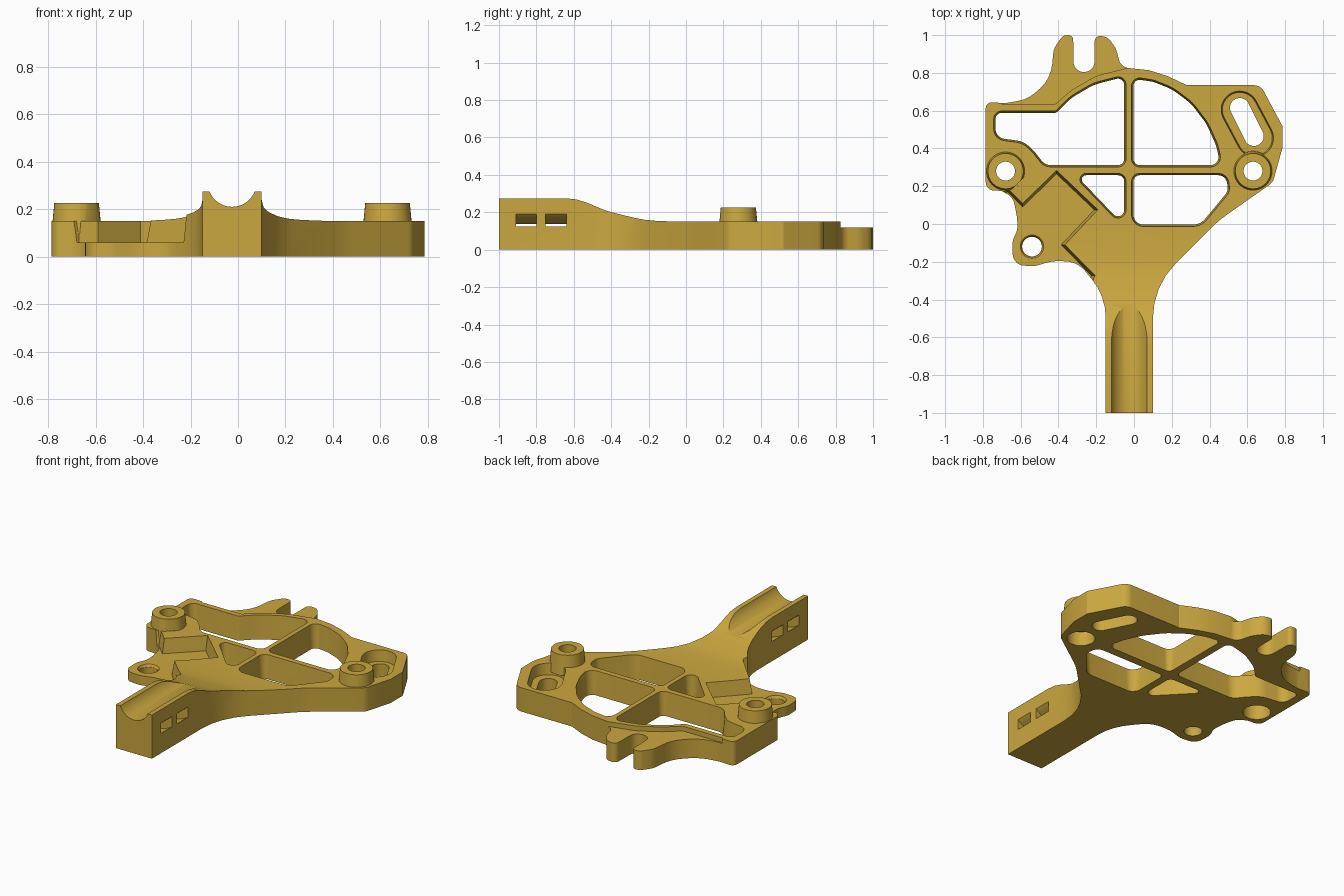
import bpy, bmesh, math
from mathutils import Vector, Matrix

if "Cube" in bpy.data.objects:
    bpy.data.objects.remove(bpy.data.objects["Cube"])

gold = bpy.data.materials.new("gold_plastic")
gold.diffuse_color = (0.60, 0.39, 0.05, 1)
gold.use_nodes = True
gold.node_tree.nodes["Principled BSDF"].inputs["Base Color"].default_value = gold.diffuse_color


def fillet(points):
    """Round each (x, y, radius) corner of a closed polygon."""
    out, n = [], len(points)
    for i, p in enumerate(points):
        c = Vector(p[:2])
        r = p[2] if len(p) > 2 else 0
        a = Vector(points[i - 1][:2]) - c
        b = Vector(points[(i + 1) % n][:2]) - c
        half = a.angle(b) / 2
        if r == 0 or half > 1.56:
            out.append(c)
            continue
        t = min(r / math.tan(half), a.length * 0.49, b.length * 0.49)
        p0, p2 = c + a.normalized() * t, c + b.normalized() * t
        r = t * math.tan(half)
        mid = c + (a.normalized() + b.normalized()).normalized() * (r / math.sin(half))
        sweep = (p0 - mid).angle_signed(p2 - mid)
        steps = max(2, int(abs(sweep) / 0.16))
        for k in range(steps + 1):
            out.append(mid + Matrix.Rotation(-sweep * k / steps, 2) @ (p0 - mid))
    return out


def circle(x, y, r, n=40):
    return [Vector((x + r * math.cos(k * math.tau / n), y + r * math.sin(k * math.tau / n)))
            for k in range(n)]


def capsule(a, b, r):
    a, b = Vector(a), Vector(b)
    d = (b - a).normalized() * r
    s = Vector((d.y, -d.x))
    ang = [math.pi * k / 16 for k in range(17)]
    return ([b + s * math.cos(t) + d * math.sin(t) for t in ang]
            + [a - s * math.cos(t) - d * math.sin(t) for t in ang])


def prism(name, pts, z0, z1, grow=0.0, matrix=None):
    """Extrude a polygon, with its top outline offset outward by grow."""
    n = len(pts)
    area = sum(pts[i - 1].x * pts[i].y - pts[i].x * pts[i - 1].y for i in range(n))
    if area < 0:
        pts = pts[::-1]
    top = []
    for i, p in enumerate(pts):
        e0 = (p - pts[i - 1]).normalized()
        e1 = (pts[(i + 1) % n] - p).normalized()
        n0, n1 = Vector((e0.y, -e0.x)), Vector((e1.y, -e1.x))
        top.append(p + (n0 + n1) * (grow / max(0.3, 1 + n0.dot(n1))))
    bm = bmesh.new()
    lo = [bm.verts.new((p.x, p.y, z0)) for p in pts]
    hi = [bm.verts.new((p.x, p.y, z1)) for p in top]
    bm.faces.new(lo[::-1])
    bm.faces.new(hi)
    for i in range(n):
        j = (i + 1) % n
        bm.faces.new((lo[i], lo[j], hi[j], hi[i]))
    if matrix:
        bm.transform(matrix)
    bmesh.ops.recalc_face_normals(bm, faces=bm.faces)
    me = bpy.data.meshes.new(name)
    bm.to_mesh(me)
    bm.free()
    me.materials.append(gold)
    ob = bpy.data.objects.new(name, me)
    bpy.context.collection.objects.link(ob)
    return ob


def combine(ob, tool, op='DIFFERENCE'):
    mod = ob.modifiers.new("combine", 'BOOLEAN')
    mod.object, mod.operation, mod.solver = tool, op, 'EXACT'
    dg = bpy.context.evaluated_depsgraph_get()
    me = bpy.data.meshes.new_from_object(ob.evaluated_get(dg))
    ob.modifiers.clear()
    ob.data = me
    bpy.data.objects.remove(tool)


# Whole outline: grip, frame, fork prongs and side tab
outline = fillet([
    (0.10, -1), (0.10, -0.33, 0.41), (0.45, 0.02, 0.5), (0.735, 0.22, 0.06),
    (0.785, 0.40), (0.785, 0.52), (0.67, 0.735, 0.06), (0.28, 0.735),
    (0.18, 0.782), (0.08, 0.814), (-0.07, 0.83, 0.06), (-0.095, 0.93, 0.1),
    (-0.14, 0.99, 0.06), (-0.208, 1.0, 0.03), (-0.21, 0.805, 0.054),
    (-0.32, 0.805, 0.054), (-0.322, 1.0, 0.03), (-0.375, 1.0, 0.04),
    (-0.425, 0.93, 0.1), (-0.44, 0.77, 0.2), (-0.56, 0.66, 0.25),
    (-0.68, 0.64, 0.1), (-0.785, 0.645, 0.03), (-0.785, 0.18, 0.1),
    (-0.70, 0.175, 0.05), (-0.64, 0.14, 0.1), (-0.62, 0.04, 0.1),
    (-0.615, -0.03, 0.1), (-0.645, -0.09, 0.1), (-0.64, -0.215, 0.1),
    (-0.53, -0.225, 0.1), (-0.43, -0.195, 0.2), (-0.30, -0.20, 0.25),
    (-0.15, -0.38, 0.35), (-0.15, -1)])
body = prism("bracket_body", outline, 0, 0.4)

# Side profile: tall grip sweeping down to the flat frame
profile = fillet([(-1.1, -0.1), (1.1, -0.1), (1.1, 0.15), (-0.05, 0.15),
                  (-0.22, 0.157, 0.6), (-0.42, 0.205, 0.5),
                  (-0.585, 0.275, 0.3), (-1.1, 0.275)])
yz_to_x = Matrix(((0, 0, 1, 0), (1, 0, 0, 0), (0, 1, 0, 0), (0, 0, 0, 1)))
combine(body, prism("profile", profile, -1, 1, matrix=yz_to_x), 'INTERSECT')

# Openings between the ribs
windows = [
    [(-0.73, 0.585, 0.03), (-0.41, 0.585, 0.03), (-0.33, 0.665, 0.2), (-0.21, 0.735, 0.2),
     (-0.055, 0.775, 0.03), (-0.055, 0.315, 0.03), (-0.47, 0.315, 0.06), (-0.52, 0.38, 0.1),
     (-0.58, 0.44, 0.12), (-0.73, 0.46, 0.05)],
    [(0, 0.765, 0.03), (0.10, 0.75, 0.1), (0.20, 0.71, 0.2), (0.30, 0.635, 0.2),
     (0.38, 0.53, 0.2), (0.43, 0.42, 0.2), (0.455, 0.315, 0.04), (0, 0.315, 0.03)],
    [(0, 0.255, 0.03), (0.485, 0.255, 0.05), (0.495, 0.175, 0.05), (0.35, 0, 0.08),
     (0, 0, 0.05)],
    [(-0.30, 0.255, 0.02), (-0.055, 0.255, 0.03), (-0.055, 0.0, 0.03)],
]
for w in windows:
    combine(body, prism("window", fillet(w), -0.05, 0.2, 0.016))

# Slanted pocket that runs out over the low tab
pocket = fillet([(-0.41, 0.265), (-0.21, 0.075), (-0.385, -0.11), (-0.225, -0.275),
                 (-0.30, -0.45), (-0.9, -0.4), (-0.9, -0.02), (-0.67, 0.17), (-0.59, 0.09)])
combine(body, prism("pocket", pocket, 0.06, 0.4, 0.05))

# Lower ledge behind the rim, carrying the fork
ledge = fillet([(-0.70, 0.632), (-0.42, 0.632, 0.03), (-0.33, 0.71, 0.2), (-0.2, 0.785, 0.2),
                (-0.03, 0.827), (0, 1.1), (-0.9, 1.1), (-0.70, 0.70)])
combine(body, prism("ledge", ledge, 0.12, 0.4))

# Recessed adjustment slot
combine(body, prism("slot_recess", capsule((0.56, 0.605), (0.64, 0.455), 0.092), 0.08, 0.3, 0.02))
combine(body, prism("slot", capsule((0.56, 0.615), (0.635, 0.465), 0.052), -0.1, 0.3))

# Tapered screw bosses
for x in (-0.68, 0.63):
    combine(body, prism("boss", circle(x, 0.28, 0.106), 0.10, 0.225, -0.012), 'UNION')
flat = fillet([(-0.555, 0.275), (-0.68, 0.15), (-0.5, 0.0), (-0.4, 0.2)])
combine(body, prism("boss_flat", flat, 0.1502, 0.3))
for x in (-0.68, 0.63):
    combine(body, prism("screw_hole", circle(x, 0.28, 0.05), -0.1, 0.3))
    combine(body, prism("counterbore", circle(x, 0.28, 0.08), -0.1, 0.09))

# Tab hole with a countersunk rim
combine(body, prism("tab_hole", circle(-0.54, -0.12, 0.052), -0.1, 0.1))
combine(body, prism("tab_countersink", circle(-0.54, -0.12, 0.054), 0.045, 0.08, 0.018))

# Rounded groove along the grip
xz_to_y = Matrix(((1, 0, 0, 0), (0, 0, -1, 0), (0, 1, 0, 0), (0, 0, 0, 1)))
combine(body, prism("groove", circle(-0.025, 0.312, 0.102, 64), 0.3, 1.1, matrix=xz_to_y))

# Curved strap passages under the groove
arc = [math.pi + math.pi * k / 32 for k in range(33)]
band = ([Vector((-0.025 + 0.225 * math.cos(t), 0.312 + 0.225 * math.sin(t))) for t in arc]
        + [Vector((-0.025 + 0.175 * math.cos(t), 0.312 + 0.175 * math.sin(t))) for t in arc[::-1]])
for y in (0.64, 0.80):
    combine(body, prism("strap_passage", band, y, y + 0.11, matrix=xz_to_y))

bpy.context.view_layer.objects.active = body
body.select_set(True)
bpy.ops.object.shade_smooth_by_angle(angle=math.radians(25))
